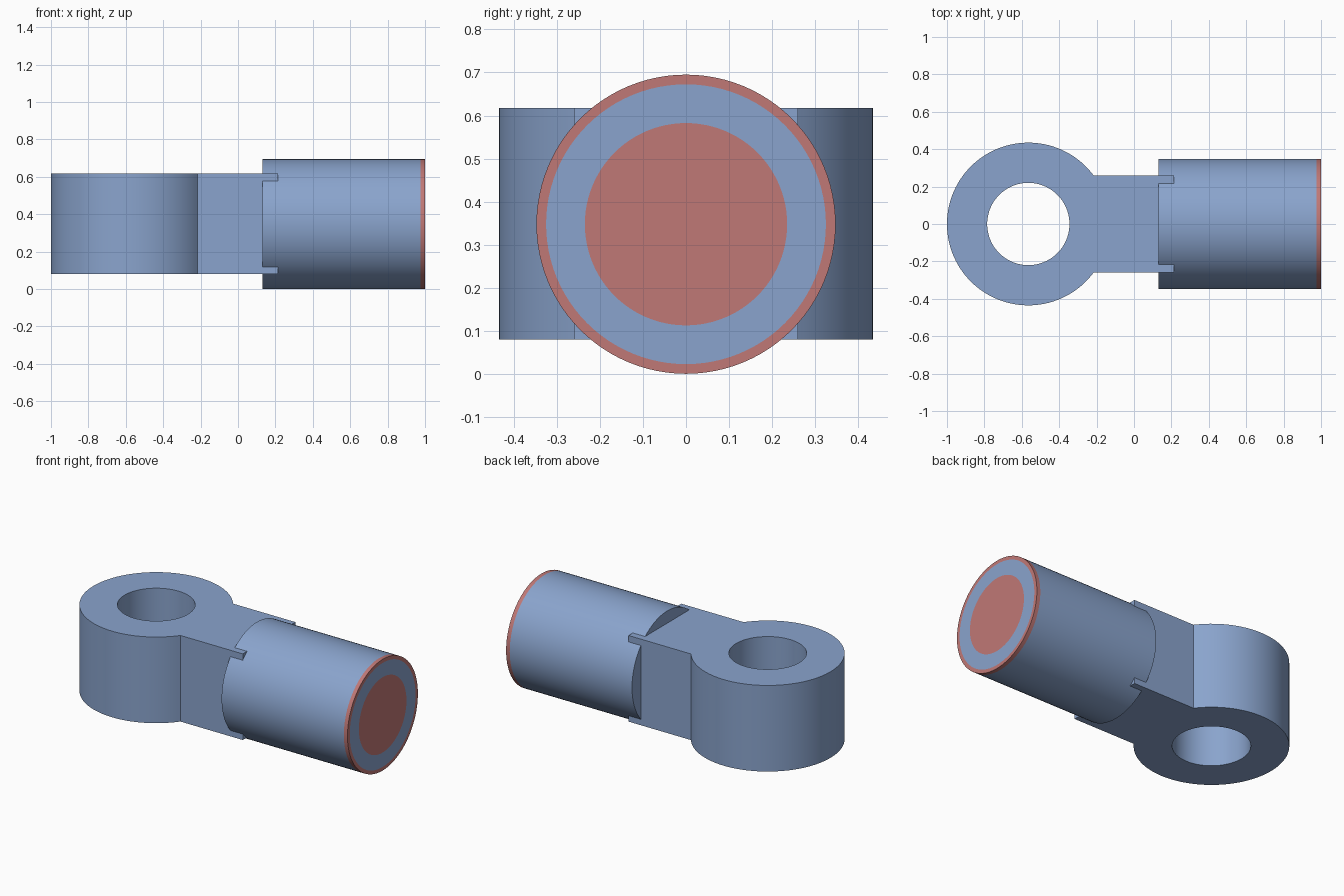
import bpy, bmesh, math

if "Cube" in bpy.data.objects:
    bpy.data.objects.remove(bpy.data.objects["Cube"])

R = 0.3475            # shaft radius, also the height of its axis
SEG = 96


def material(name, rgb):
    m = bpy.data.materials.new(name)
    m.diffuse_color = (*rgb, 1)
    m.use_nodes = True
    m.node_tree.nodes["Principled BSDF"].inputs["Base Color"].default_value = m.diffuse_color
    return m


blue = material("steel blue", (0.254, 0.371, 0.610))
red = material("dull red", (0.527, 0.188, 0.181))


def finish(name, bm, mats):
    bmesh.ops.recalc_face_normals(bm, faces=bm.faces)
    mesh = bpy.data.meshes.new(name)
    bm.to_mesh(mesh)
    bm.free()
    for m in mats:
        mesh.materials.append(m)
    ob = bpy.data.objects.new(name, mesh)
    bpy.context.collection.objects.link(ob)
    bpy.ops.object.select_all(action='DESELECT')
    ob.select_set(True)
    bpy.context.view_layer.objects.active = ob
    bpy.ops.object.shade_smooth_by_angle(angle=math.radians(30))
    return ob


# Eye with its neck: keyhole-shaped outline around a round hole, extruded upwards
cx, outer, hole, half, neck_end = -0.565, 0.435, 0.22, 0.26, 0.215
z0, z1 = 0.08, 0.618
a0 = math.asin(half / outer)
outline = [(neck_end, -half), (neck_end, half)]
for i in range(SEG + 1):
    a = a0 + (2 * math.pi - 2 * a0) * i / SEG
    outline.append((cx + outer * math.cos(a), outer * math.sin(a)))
bore = [(cx + hole * math.cos(2 * math.pi * i / SEG),
         hole * math.sin(2 * math.pi * i / SEG)) for i in range(SEG)]

bm = bmesh.new()
edges = []
for loop in (outline, bore):
    vs = [bm.verts.new((x, y, z0)) for x, y in loop]
    edges += [bm.edges.new((vs[i - 1], vs[i])) for i in range(len(vs))]
bmesh.ops.triangle_fill(bm, edges=edges, use_beauty=True, use_dissolve=False)
ext = bmesh.ops.extrude_face_region(bm, geom=bm.faces[:], use_keep_orig=True)
top = [v for v in ext["geom"] if isinstance(v, bmesh.types.BMVert)]
bmesh.ops.translate(bm, verts=top, vec=(0, 0, z1 - z0))
finish("eye_and_neck", bm, [blue])

# Round shaft: rings along x, with the red rim and red disc on the flat end
rings = [(0.13, R), (0.975, R), (1.0, R), (1.0, 0.325), (1.0, 0.235)]
colours = [0, 1, 1, 0]
bm = bmesh.new()
loops = [[bm.verts.new((x, r * math.cos(2 * math.pi * i / SEG),
                        R + r * math.sin(2 * math.pi * i / SEG)))
          for i in range(SEG)] for x, r in rings]
for a, b, c in zip(loops, loops[1:], colours):
    for i in range(SEG):
        f = bm.faces.new((a[i - 1], a[i], b[i], b[i - 1]))
        f.material_index = c
bm.faces.new(loops[0])
bm.faces.new(loops[-1]).material_index = 1
finish("shaft", bm, [blue, red])
